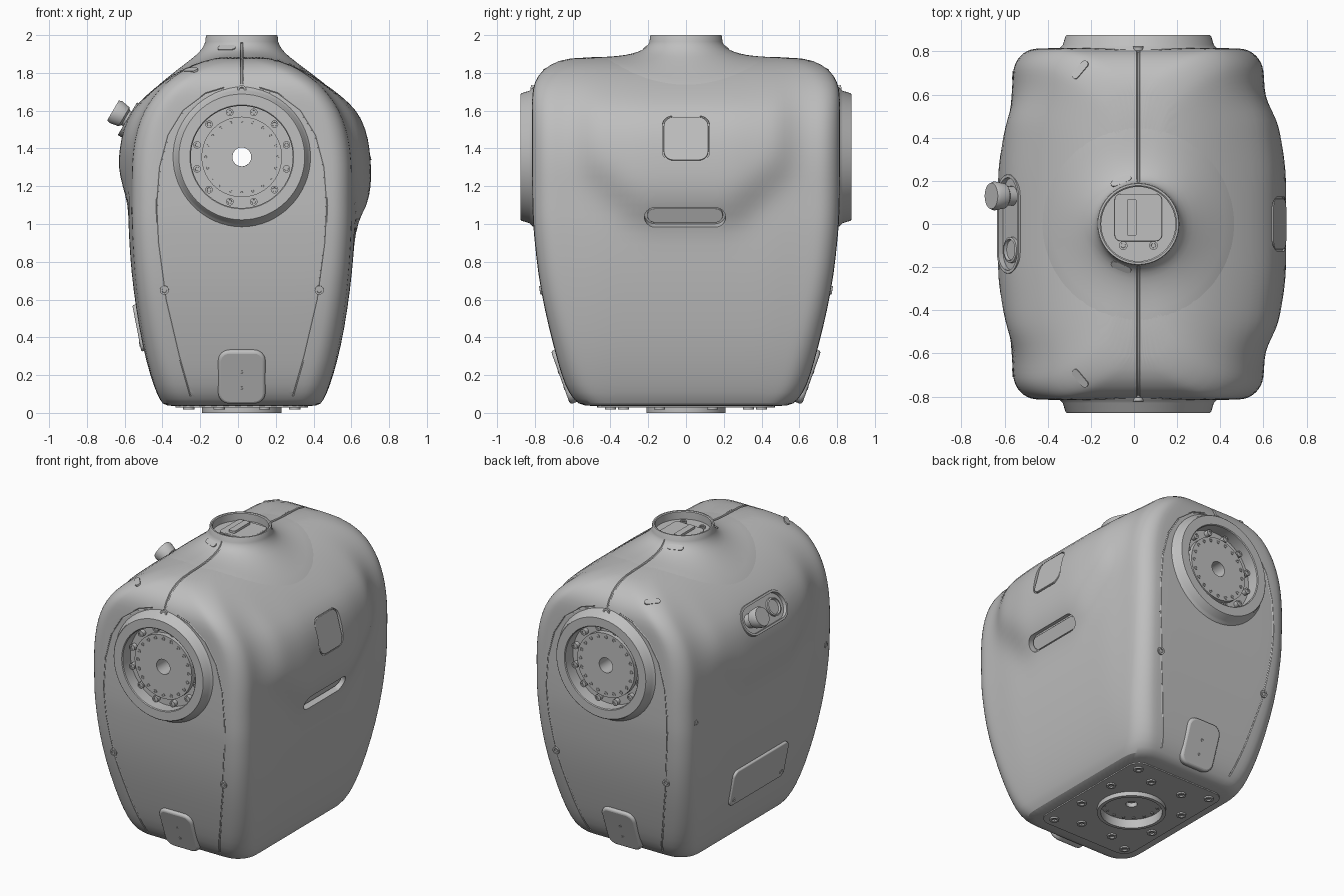
import bpy, bmesh, math
from mathutils import Vector, Matrix
from mathutils.bvhtree import BVHTree

if "Cube" in bpy.data.objects:
    bpy.data.objects.remove(bpy.data.objects["Cube"])

CX = 0.02                      # centre line of the shell
JOINT_Z = 1.355                # height of the shoulder joints

GREY = bpy.data.materials.new("shell grey")
GREY.use_nodes = True
GREY.diffuse_color = (.52, .52, .52, 1)
GREY.node_tree.nodes["Principled BSDF"].inputs["Base Color"].default_value = GREY.diffuse_color


def finish(name, bm, angle=35):
    bmesh.ops.remove_doubles(bm, verts=bm.verts, dist=1e-5)
    bmesh.ops.recalc_face_normals(bm, faces=bm.faces)
    me = bpy.data.meshes.new(name)
    bm.to_mesh(me)
    bm.free()
    me.materials.append(GREY)
    ob = bpy.data.objects.new(name, me)
    bpy.context.collection.objects.link(ob)
    smooth(ob, angle)
    return ob


def smooth(ob, angle=35):
    bpy.ops.object.select_all(action="DESELECT")
    ob.select_set(True)
    bpy.context.view_layer.objects.active = ob
    bpy.ops.object.shade_smooth_by_angle(angle=math.radians(angle))


def apply(ob, kind, **props):
    mod = ob.modifiers.new(kind.lower(), kind)
    for k, v in props.items():
        setattr(mod, k, v)
    bpy.context.view_layer.objects.active = ob
    bpy.ops.object.modifier_apply(modifier=mod.name)


def subtract(cutter, *targets):
    cutter.hide_render = True
    for ob in targets:
        apply(ob, "BOOLEAN", operation="DIFFERENCE", solver="EXACT", object=cutter)
    bpy.data.objects.remove(cutter)


def frame(point, normal):
    n = Vector(normal).normalized()
    up = Vector((0, 1, 0)) if abs(n.z) > 0.95 else Vector((0, 0, 1))
    x = up.cross(n).normalized()
    m = Matrix((x, n.cross(x), n)).transposed().to_4x4()
    m.translation = point
    return m


def lathe(name, profile, point, axis, segs=64, closed=False):
    """Spin (radius, height) pairs about an axis."""
    bm = bmesh.new()
    rings = [[bm.verts.new((r * math.cos(math.tau * i / segs), r * math.sin(math.tau * i / segs), h))
              for i in range(segs)] for r, h in profile]
    pairs = list(zip(rings, rings[1:])) + ([(rings[-1], rings[0])] if closed else [])
    for a, b in pairs:
        for i in range(segs):
            j = (i + 1) % segs
            bm.faces.new((a[i], a[j], b[j], b[i]))
    bm.transform(frame(point, axis))
    return finish(name, bm)


def screw(name, point, axis, r, low, high):
    """Round head with a sunken socket."""
    return lathe(name, [(0, low), (r, low), (r, high), (r * .55, high), (r * .5, high - r * .3),
                        (0, high - r * .3)], point, axis, 14)


def plate(name, w, h, r, mtx, low, high, bevel=0.0):
    """Rounded rectangle slab."""
    bm = bmesh.new()
    vs = []
    for k, (sx, sy) in enumerate(((1, 1), (-1, 1), (-1, -1), (1, -1))):
        for i in range(9):
            a = (k + i / 8) * math.pi / 2
            vs.append(bm.verts.new((sx * (w / 2 - r) + r * math.cos(a), sy * (h / 2 - r) + r * math.sin(a), low)))
    bmesh.ops.remove_doubles(bm, verts=bm.verts, dist=1e-5)
    face = bm.faces.new([v for v in vs if v.is_valid])
    top = bmesh.ops.extrude_face_region(bm, geom=[face])["geom"]
    bmesh.ops.translate(bm, verts=[g for g in top if isinstance(g, bmesh.types.BMVert)], vec=(0, 0, high - low))
    bm.transform(mtx)
    ob = finish(name, bm)
    if bevel:
        apply(ob, "BEVEL", width=bevel, segments=3)
        smooth(ob)
    return ob


def ramp(a, b, v):
    t = min(1, max(0, (v - a) / (b - a)))
    return t * t * (3 - 2 * t)


# Shell: rounded-rectangle sections stacked by height (z, half width, half depth)
SECTIONS = [(0.033, .385, .525), (0.042, .418, .565), (0.1, .45, .62), (0.2, .485, .66), (0.35, .525, .70),
            (0.55, .56, .75), (0.75, .585, .785), (0.9, .595, .80), (1.0, .60, .81), (1.1, .60, .813),
            (1.2, .60, .815), (1.3, .60, .815), (1.4, .592, .815), (1.5, .573, .815), (1.6, .535, .815),
            (1.68, .48, .815), (1.75, .415, .805), (1.82, .315, .76), (1.867, .2, .675), (1.888, .09, .57)]


def section(z, hx, hy):
    r = min(0.12, hx * 0.9)
    arc = []
    for k, (sx, sy) in enumerate(((1, 1), (-1, 1), (-1, -1), (1, -1))):
        arc.append([Vector((sx * (hx - r) + r * math.cos((k + i / 5) * math.pi / 2),
                            sy * (hy - r) + r * math.sin((k + i / 5) * math.pi / 2), z)) for i in range(6)])
    pts = []
    for k in range(4):
        a, b = arc[k][-1], arc[(k + 1) % 4][0]
        n = 20 if k % 2 else 8
        pts += arc[k] + [a.lerp(b, i / n) for i in range(1, n)]
    for p in pts:            # swollen middle of both flanks, slimmer ends
        low, size = (1.08, .055) if p.x < 0 else (.95, .085)
        y = abs(p.y)
        low += 0.25 * ramp(.2, .6, y)
        swell = (1 - .3 * ramp(.2, .5, y)) * (1 - ramp(.46, .62, y))
        swell *= ramp(low, low + .22, z) * (1 - ramp(1.55, 1.82, z))
        p.x = CX + p.x * (1 - .03 * ramp(.4, .7, y) + size * swell / hx)
    return pts


bm = bmesh.new()
loops = [[bm.verts.new(p) for p in section(*s)] for s in SECTIONS]
for a, b in zip(loops, loops[1:]):
    for i in range(len(a)):
        j = (i + 1) % len(a)
        bm.faces.new((a[i], a[j], b[j], b[i]))
bm.faces.new(loops[0])
bm.faces.new(loops[-1])
shell = finish("shell", bm)
apply(shell, "SUBSURF", levels=1)


def tree(ob):
    return BVHTree.FromObject(ob, bpy.context.evaluated_depsgraph_get())


trees = [tree(shell)]

# Neck collar: cup whose flared skirt melts into the dome (radius, share of neck height)
SKIRT = [(.193, 1), (.2, .82), (.212, .64), (.23, .47), (.255, .33), (.285, .22), (.32, .13), (.36, .07),
         (.40, .03), (.44, .005), (.47, -.03)]
collar = lathe("neck_collar", [(0, 1.945), (.172, 1.945), (.172, 1.995), (.178, 2), (.187, 2), (.19, 1.995)]
               + SKIRT + [(0, 1.6)], (CX, 0, 0), (0, 0, 1), segs=96)
for v in collar.data.vertices:
    if v.co.z <= 1:
        dome = trees[0].ray_cast(Vector((v.co.x, v.co.y, 3)), Vector((0, 0, -1)))[0].z
        v.co.z = dome + (1.965 - dome) * v.co.z
smooth(collar)
trees.append(tree(collar))


def hit(origin, direction):
    """First point and normal met on the shell or collar."""
    hits = [t.ray_cast(Vector(origin), Vector(direction).normalized()) for t in trees]
    best = min((h for h in hits if h[0]), key=lambda h: h[3])
    return best[0], best[1]


def cut(mtx, w, h, r, low, high, target=shell):
    subtract(plate("cutter", w, h, r, mtx, low, high), target)


def groove(points, r, *targets):
    """Carve a round-bottomed seam along a path."""
    cu = bpy.data.curves.new("groove", "CURVE")
    cu.dimensions = "3D"
    cu.bevel_depth = r
    cu.bevel_resolution = 1
    cu.use_fill_caps = True
    sp = cu.splines.new("POLY")
    sp.points.add(len(points) - 1)
    for q, p in zip(sp.points, points):
        q.co = (*p, 1)
    tube = bpy.data.objects.new("groove", cu)
    bpy.context.collection.objects.link(tube)
    mesh = bpy.data.meshes.new_from_object(tube.evaluated_get(bpy.context.evaluated_depsgraph_get()))
    bpy.data.objects.remove(tube)
    mesh.materials.clear()
    bm = bmesh.new()
    bm.from_mesh(mesh)
    subtract(finish("groove_cutter", bm), *targets)


# Shoulder joints, seams and tabs, the same at front and back
EGG = [Vector(p) for p in ((.27, .09), (.33, .3), (.40, .6), (.44, .9), (.45, 1.1), (.435, 1.3), (.39, 1.47),
                           (.31, 1.6), (.19, 1.69), (.06, 1.73))]
EGG = [a.lerp(b, i / 4) for a, b in zip(EGG, EGG[1:]) for i in range(4)]
for s, side in ((-1, "front"), (1, "back")):
    axis = Vector((0, s, 0))
    mid = Vector((CX, 0, JOINT_Z))
    lathe(side + "_joint_ring", [(.38, .795), (.36, .82), (.35, .83), (.338, .87), (.333, .875), (.275, .875),
                                 (.27, .87), (.27, .79), (.213, .79), (.213, .825), (.05, .825), (.05, .70),
                                 (.38, .70)], mid, axis, closed=True)
    for i in range(12):
        a = math.tau * (i + .5) / 12
        screw(side + "_ring_bolt", mid + .245 * Vector((math.cos(a), 0, math.sin(a))), axis, .02, .78, .82)
    for i in range(20):
        a = math.tau * i / 20
        screw(side + "_hub_screw", mid + .19 * Vector((math.cos(a), 0, math.sin(a))), axis, .012, .82, .829)
    # seam round the end panel, following its egg outline
    for e in (-1, 1):
        groove([hit((CX + e * x, s * 2, z), -axis)[0] for x, z in EGG], .006, shell)
        p, n = hit((CX + e * .41, s * 2, .65), -axis)
        screw(side + "_panel_screw", p, n, .024, -.02, .008)
    groove([hit((CX, s * 2, 1.74 + .02 * i), -axis)[0] for i in range(3)]
           + [hit((CX, s * (.75 - .0185 * i), 3), (0, 0, -1))[0] for i in range(31)], .008, shell, collar)
    p, n = hit((CX, s * 2, 1.71), -axis)
    screw(side + "_top_screw", p, n, .024, -.02, .014)
    p, n = hit((CX, s * 2, .19), -axis)
    tab = frame(p, (0, s, -.36))
    plate(side + "_tab", .25, .30, .06, tab, -.08, .012, bevel=.015)
    for h in (-.06, .03):
        screw(side + "_tab_screw", tab @ Vector((0, h, 0)), (0, s, -.36), .01, -.02, .014)
    # small oval marks on the dome
    for x, y in ((-.25, .715), (-.06, .2)):
        p, n = hit((x, s * y, 3), (0, 0, -1))
        plate(side + "_oval_mark", .10, .036, .0179, frame(p, n), -.02, .003)

# Right-hand features (+x): square cover and long slot
p, n = hit((2, 0, 1.455), (-1, 0, 0))
cut(frame(p, n), .25, .25, .055, -.02, .1)
plate("square_cover", .236, .236, .05, frame(p, n), -.03, -.009, bevel=.003)
p, n = hit((2, -.005, 1.035), (-1, 0, 0))
cut(frame(p, n), .43, .11, .0549, -.045, .1)
plate("slot_insert", .40, .08, .0399, frame(p, n), -.06, -.025, bevel=.006)

# Left-hand features (-x): knob bay and lower hatch
p, n = hit((-2, 0, 1.555), (1, 0, 0))
n = Vector((-.85, 0, .5)).normalized()
bay = frame(p, n)
plate("knob_bay_rim", .46, .20, .0999, bay, -.06, .004, bevel=.004)
rim = bpy.context.active_object
for target in (shell, rim):
    cut(bay, .43, .17, .0849, -.022, .15, target)
smooth(rim)
knob_at = bay @ Vector((-.13, 0, 0))
lathe("knob", [(0, -.05), (.045, -.05), (.045, .015), (.058, .025), (.067, .075), (.06, .092), (0, .092)],
      knob_at, n, segs=40)
lathe("port", [(0, -.05), (.06, -.05), (.06, -.008), (.05, -.005), (.046, -.018), (0, -.018)],
      bay @ Vector((.12, 0, 0)), n, segs=40)
p, n = hit((-2, -.02, .45), (1, 0, 0))
hatch = frame(p, n)
plate("lower_hatch", .58, .25, .04, hatch, -.06, .014, bevel=.008)
for x in (-1, 1):
    screw("hatch_screw", hatch @ Vector((.25 * x, -.085, 0)), n, .014, .005, .017)
for y in (-.69, .69):
    p, n = hit((-2, y, 1.07), (1, 0, 0))
    screw("side_screw", p, n, .02, -.01, .003)

# Openings through the shell: joint wells, axle bore and base well
for s in (-1, 1):
    cut(frame((CX, 0, JOINT_Z), (0, s, 0)), .66, .66, .3299, .72, 1)
cut(frame((CX, 0, JOINT_Z), (0, 1, 0)), .1, .1, .0499, -1.2, 1.2)
cut(frame((CX, 0, 0), (0, 0, 1)), .40, .40, .1999, -.1, .1)
smooth(shell, 40)
smooth(collar)

# Neck cup fittings
plate("neck_board", .22, .22, .03, frame((CX, .03, 1.945), (0, 0, 1)), 0, .012, bevel=.004)
plate("neck_connector", .045, .17, .01, frame((CX - .03, .03, 1.957), (0, 0, 1)), 0, .015)
for x in (-.07, .07):
    screw("neck_screw", (CX + x, -.1, 1.945), (0, 0, 1), .02, 0, .015)

# Base: mounting plate, flange and bolts
down = (0, 0, -1)
base = plate("base_plate", .70, .94, .08, frame((CX, 0, 0), down), -.05, -.029)
cut(frame((CX, 0, 0), down), .40, .40, .1999, -.2, .1, base)
smooth(base)
lathe("base_flange", [(.21, -.06), (.21, 0), (.188, 0), (.188, -.06), (.035, -.06), (.035, -.09), (.21, -.09)],
      (CX, 0, 0), down, closed=True)
for i in range(16):
    a = math.tau * i / 16
    screw("flange_screw", (CX + .165 * math.cos(a), .165 * math.sin(a), 0), down, .01, -.065, -.055)
for x, y in ((.28, .4), (.28, .14), (.12, .33)):
    for sx in (-1, 1):
        for sy in (-1, 1):
            screw("base_bolt", (CX + sx * x, sy * y, 0), down, .03, -.045, -.019)
